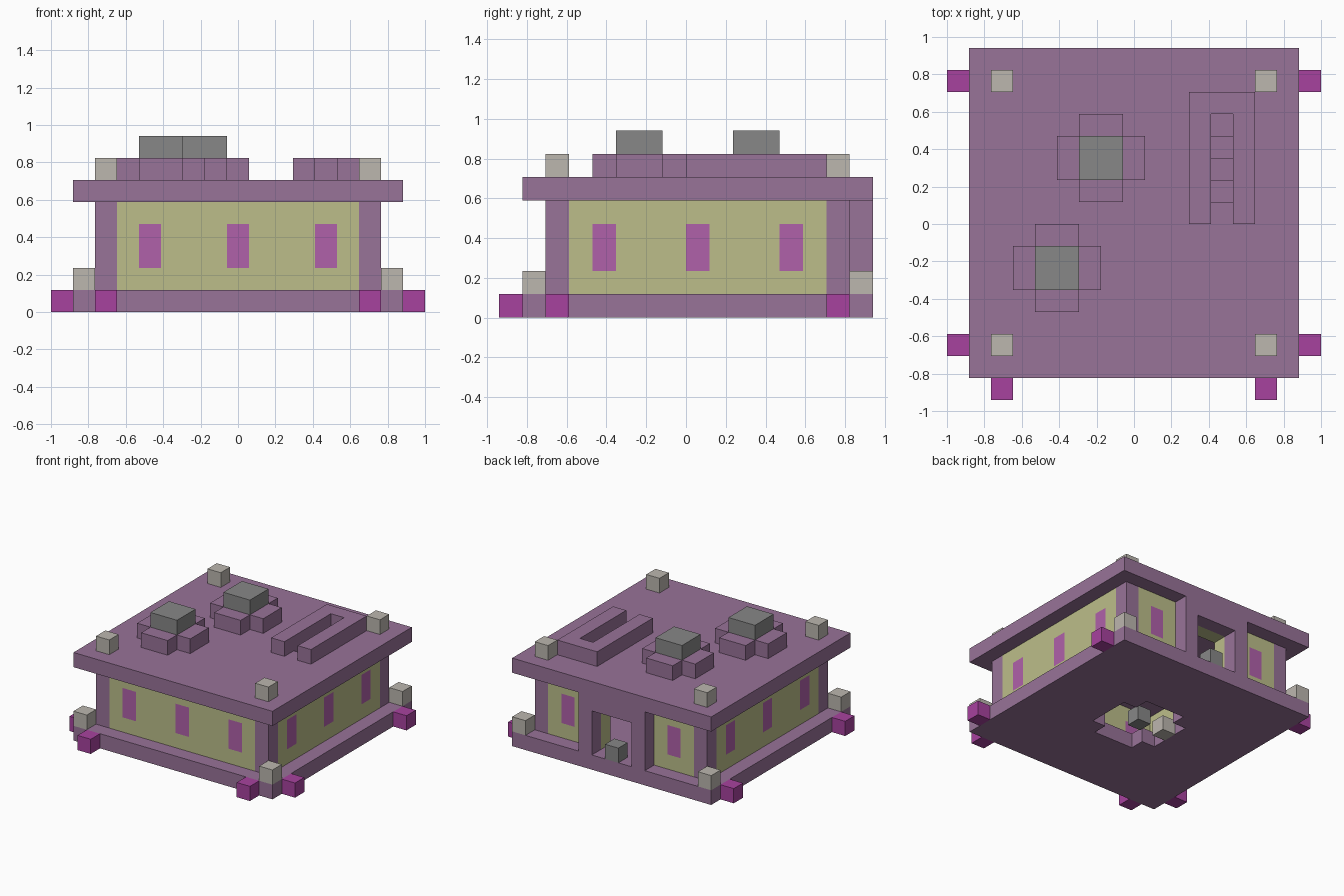
import bpy, bmesh, math
from mathutils import Vector

cube = bpy.data.objects.get("Cube")
if cube:
    bpy.data.objects.remove(cube, do_unlink=True)

U = 2 / 17                              # edge of one block
ORIGIN = Vector((-8.5, -8, 0))          # corner of block (0, 0, 0), in blocks


def material(name, *rgb):
    lin = [((c / 255 + 0.055) / 1.055) ** 2.4 for c in rgb] + [1.0]
    m = bpy.data.materials.new(name)
    m.use_nodes = True
    m.diffuse_color = lin
    m.node_tree.nodes["Principled BSDF"].inputs["Base Color"].default_value = lin
    return m


PURPLE = material("dusty_purple", 152, 115, 152)
YELLOW = material("pale_yellow", 188, 190, 138)
WINDOW = material("window_pink", 176, 97, 170)
MAGENTA = material("magenta", 167, 66, 159)
GREY = material("mid_grey", 135, 135, 135)
BEIGE = material("stone_beige", 188, 183, 175)


def block(xs, ys, zs):
    """Set of cells from inclusive index ranges (or single indices)."""
    def span(s):
        return (s,) if isinstance(s, int) else range(s[0], s[1] + 1)
    return {(x, y, z) for x in span(xs) for y in span(ys) for z in span(zs)}


def part(name, cells, mat):
    """Outer skin of a set of cells, with flat areas merged."""
    bm = bmesh.new()
    verts = {}

    def vert(p):
        key = tuple(p)
        if key not in verts:
            verts[key] = bm.verts.new((Vector(key) + ORIGIN) * U)
        return verts[key]

    for c in sorted(cells):
        for axis in range(3):
            for side in (0, 1):
                n = list(c)
                n[axis] += 2 * side - 1
                if tuple(n) in cells:
                    continue
                a, b = (axis + 1) % 3, (axis + 2) % 3
                ring = []
                for da, db in ((0, 0), (1, 0), (1, 1), (0, 1)):
                    p = list(c)
                    p[axis] += side
                    p[a] += da
                    p[b] += db
                    ring.append(vert(p))
                bm.faces.new(ring if side else ring[::-1])
    bmesh.ops.dissolve_limit(bm, angle_limit=math.radians(1),
                             verts=bm.verts[:], edges=bm.edges[:])
    me = bpy.data.meshes.new(name)
    bm.to_mesh(me)
    bm.free()
    me.materials.append(mat)
    ob = bpy.data.objects.new(name, me)
    bpy.context.collection.objects.link(ob)
    return ob


# Floor slab with a cross-shaped opening, roof slab with a stairwell
cross = block((6, 10), (7, 9), 0) | block((7, 9), (6, 10), 0)
part("floor", block((1, 15), (1, 15), 0) - cross, PURPLE)
part("roof", block((1, 15), (1, 15), 5) - block(12, (9, 12), 5), PURPLE)

# Walls: a hollow ring, less corner columns, doorway and windows
ring = block((2, 14), (2, 14), (1, 4)) - block((3, 13), (3, 13), (1, 4))
doorway = block((7, 9), 14, (1, 3))
columns = set()
for x in (2, 14):
    for y in (2, 14):
        corner = block(x, y, (1, 4))
        columns |= corner
        part("corner_column", corner, PURPLE)
windows = set()
for t in (4, 8, 12):
    spots = [(t, 2), (2, t), (14, t)] + ([(t, 14)] if t != 8 else [])
    for x, y in spots:
        pane = block(x, y, (2, 3))
        windows |= pane
        part("window", pane, WINDOW)
part("walls", ring - columns - doorway - windows, YELLOW)

# Back door frame and the small block in it
part("door_frame", block((6, 10), 15, (1, 4)) - block((7, 9), 15, (1, 3)), PURPLE)
part("door_block", block(8, 15, 1), GREY)

# Blocks in the floor opening
part("floor_core", block(8, 8, 0), GREY)
part("floor_lamp", block(6, 8, 0), BEIGE)

# Corner stones on the floor edge and on the roof
for x, y in ((1, 1), (15, 1), (1, 15), (15, 15)):
    part("floor_stone", block(x, y, 1), BEIGE)
for x in (2, 14):
    for y in (2, 14):
        part("roof_stone", block(x, y, 6), BEIGE)

# Ground feet that stick out of the floor
for x, y in ((0, 2), (16, 2), (0, 14), (16, 14), (2, 0), (14, 0)):
    part("foot", block(x, y, 0), MAGENTA)

# Roof vents: a purple cross under a grey cap
for x, y in ((6, 10), (4, 5)):
    base = block((x - 1, x + 2), (y, y + 1), 6) | block((x, x + 1), (y - 1, y + 2), 6)
    part("vent_base", base, PURPLE)
    part("vent_cap", block((x, x + 1), (y, y + 1), 7), GREY)

# Stairwell kerb and steps down into the room
part("stair_kerb", block((11, 13), (8, 13), 6) - block(12, (8, 12), 6), PURPLE)
for n in range(4):
    part("stair_step", block(12, 9 + n, 4 - n), PURPLE)
